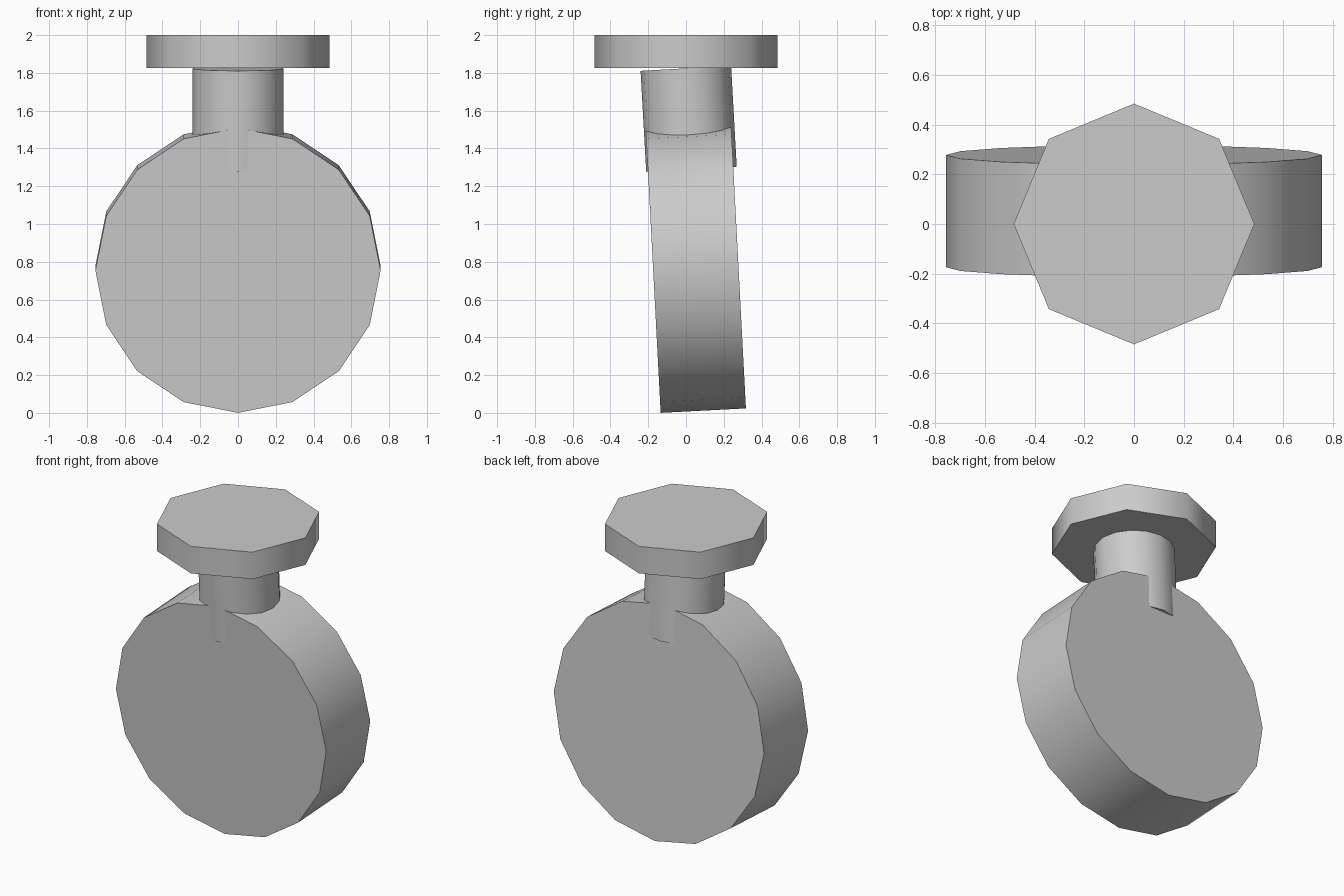
import bpy
from math import radians

cube = bpy.data.objects.get("Cube")
if cube:
    bpy.data.objects.remove(cube, do_unlink=True)

grey = bpy.data.materials.new("plain grey")
grey.use_nodes = True
grey.diffuse_color = (0.6, 0.6, 0.6, 1)
grey.node_tree.nodes["Principled BSDF"].inputs["Base Color"].default_value = grey.diffuse_color


def cylinder(name, sides, radius, depth, location, tilt):
    """Smooth-sided cylinder with flat caps, tilted about x."""
    bpy.ops.mesh.primitive_cylinder_add(
        vertices=sides, radius=radius, depth=depth,
        location=location, rotation=(radians(tilt), 0, 0))
    obj = bpy.context.object
    obj.name = name
    obj.data.materials.append(grey)
    bpy.ops.object.shade_smooth_by_angle(angle=radians(50))
    return obj


# Upright round body, leaning slightly to the front
cylinder("body", 16, 0.755, 0.452, (0, 0.052, 0.766), 93)

# Neck sunk into the top of the body, a little wider than the body is thick
cylinder("neck", 16, 0.24, 0.535, (0, 0.014, 1.557), 3.2)

# Level octagonal cap
cylinder("cap", 8, 0.484, 0.175, (0, 0, 1.9125), 0)
